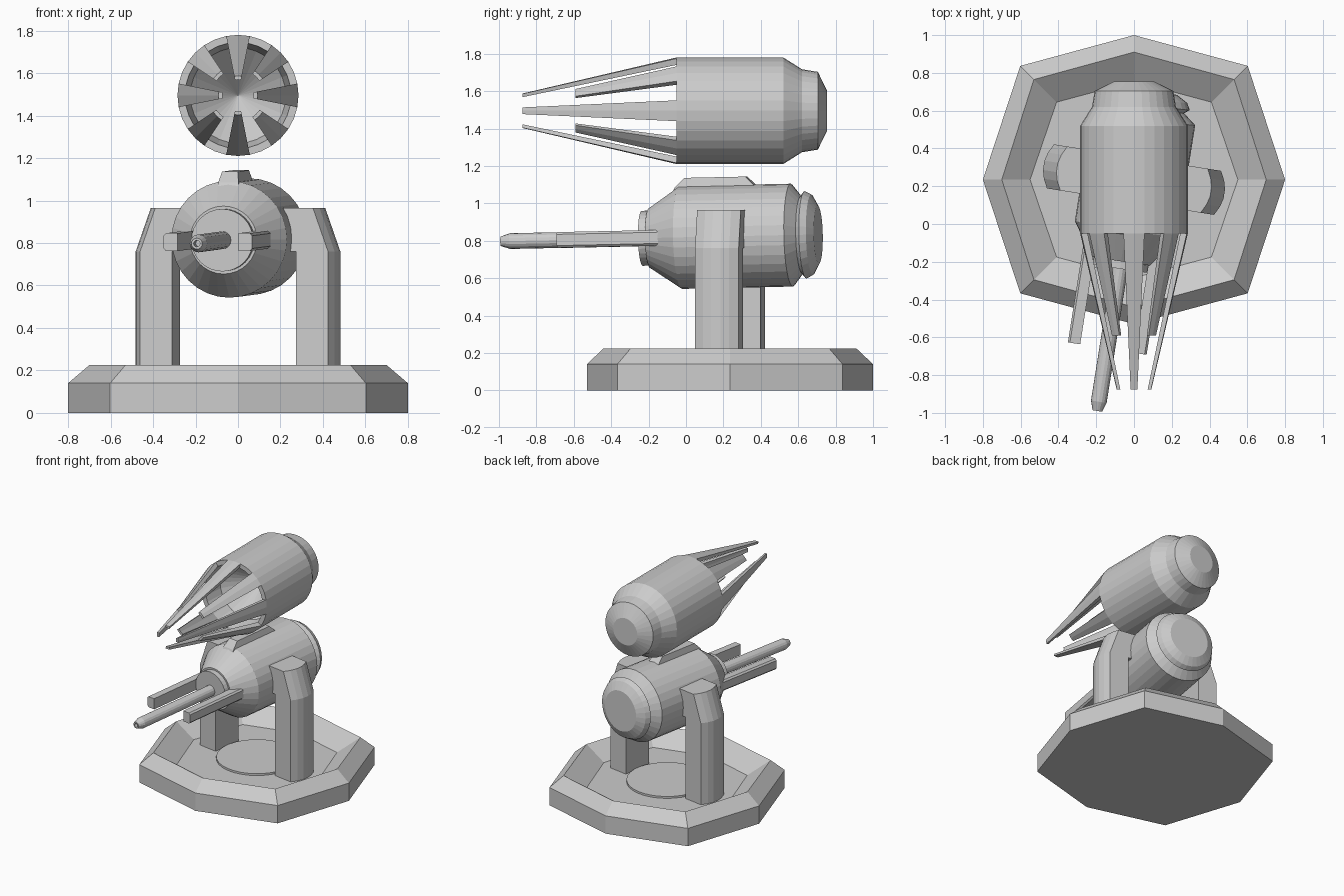
import bpy, bmesh
from math import sin, cos, pi, radians
from mathutils import Matrix, Vector

if "Cube" in bpy.data.objects:
    bpy.data.objects.remove(bpy.data.objects["Cube"])

PIVOT_Y = 0.235
YAW = Matrix.Translation((0, PIVOT_Y, 0)) @ Matrix.Rotation(radians(-9), 4, 'Z')
GUN = (Matrix.Translation((0, PIVOT_Y, 0.823)) @ Matrix.Rotation(radians(-9), 4, 'Z')
       @ Matrix.Rotation(radians(1.2), 4, 'X'))
POD = Matrix.Translation((0, 0, 1.495))


def loft(name, rings, matrix=Matrix()):
    """Skin a stack of equal-length rings and cap both ends."""
    bm = bmesh.new()
    rows = [[bm.verts.new(matrix @ Vector(p)) for p in ring] for ring in rings]
    n = len(rows[0])
    for a, b in zip(rows, rows[1:]):
        for i in range(n):
            j = (i + 1) % n
            bm.faces.new((a[i], a[j], b[j], b[i]))
    bm.faces.new(rows[0][::-1])
    bm.faces.new(rows[-1])
    bmesh.ops.remove_doubles(bm, verts=bm.verts, dist=1e-5)
    bmesh.ops.recalc_face_normals(bm, faces=bm.faces)
    mesh = bpy.data.meshes.new(name)
    bm.to_mesh(mesh)
    bm.free()
    obj = bpy.data.objects.new(name, mesh)
    bpy.context.collection.objects.link(obj)
    return obj


def lathe(name, profile, matrix, n=32):
    """Revolve (y, radius) points around the y axis."""
    return loft(name, [[(r * cos(2 * pi * k / n), y, r * sin(2 * pi * k / n))
                        for k in range(n)] for y, r in profile], matrix)


def flat_ring(points, z):
    return [(x, y, z) for x, y in points]


# Octagonal base with a sunken floor
def octagon(rx, ry, d, z):
    pts = [(rx, 0), (d, d), (0, ry), (-d, d), (-rx, 0), (-d, -d), (0, -ry), (d, -d)]
    return [(x, y + PIVOT_Y, z) for x, y in pts]


loft("base", [octagon(0.8, 0.765, 0.602, 0), octagon(0.8, 0.765, 0.602, 0.14),
              octagon(0.7, 0.675, 0.53, 0.225), octagon(0.55, 0.52, 0.41, 0.12)])

# Turntable disc
loft("turntable", [[(0.29 * cos(2 * pi * k / 32), PIVOT_Y + 0.29 * sin(2 * pi * k / 32), z)
                    for k in range(32)] for z in (0.11, 0.135)])

# Support arms with rounded outer faces, and lugs that hold the gun
outer = [(0.448, -0.118), (0.472, -0.07), (0.484, -0.025),
         (0.484, 0.025), (0.472, 0.07), (0.448, 0.118)]
for side, label in ((1, "right"), (-1, "left")):
    def plan(shift, z):
        pts = [(0.295, 0.118), (0.295, -0.118)] + [(x - shift, y) for x, y in outer]
        return flat_ring([(side * x, y) for x, y in pts], z)
    loft(label + "_arm", [plan(0, 0.11), plan(0, 0.76), plan(0.072, 0.965)], YAW)
    lug = [(side * x, y) for x, y in
           ((0.21, -0.118), (0.3, -0.118), (0.3, 0.118), (0.21, 0.118))]
    loft(label + "_lug", [flat_ring(lug, 0.76), flat_ring(lug, 0.965)], YAW)

    # Prong beside the barrel
    sect = [(0.145, -0.042), (0.2, -0.042), (0.211, -0.03),
            (0.211, 0.03), (0.2, 0.042), (0.145, 0.042)]
    loft(label + "_prong", [[(side * x, y, z) for x, z in sect] for y in (-0.905, -0.3)], GUN)

# Lower gun body with front collar and rear cap
lathe("gun_body", [(-0.475, 0.147), (-0.435, 0.147), (-0.435, 0.16), (-0.265, 0.275),
                   (0.335, 0.275), (0.39, 0.205)], GUN)
lathe("gun_rear_cap", [(0.375, 0.19), (0.41, 0.234), (0.445, 0.215), (0.478, 0.155)], GUN)

# Barrel with bevelled muzzle and bore
lathe("barrel", [(-0.46, 0.042), (-1.19, 0.042), (-1.24, 0.026), (-1.24, 0.015),
                 (-1.18, 0.015)], GUN, 16)

# Sight block on top of the gun
def block(w, y0, y1, z):
    return flat_ring([(-w, y0), (w, y0), (w, y1), (-w, y1)], z)


loft("top_block", [block(0.052, -0.32, 0.18, 0.2), block(0.048, -0.285, 0.145, 0.268),
                   block(0.038, -0.235, 0.095, 0.318)], GUN)

# Upper pod: shell with a funnel-shaped mouth
lathe("pod_shell", [(0.755, 0.105), (0.705, 0.208), (0.62, 0.222), (0.52, 0.285),
                    (-0.05, 0.285), (-0.05, 0.25), (0.1, 0.225), (0.32, 0.0)], POD)

# Pod claws: alternating long and short, each spanning two body facets
half = pi / 16
for k in range(8):
    tip_y, tip_r = (-0.875, 0.092) if k % 2 == 0 else (-0.59, 0.14)

    def claw_ring(y, r_out, r_in):
        a = k * pi / 4
        pts = [(r_out, a - half), (r_out, a), (r_out, a + half),
               (r_in, a + half), (r_in, a), (r_in, a - half)]
        return [(r * cos(t), y, r * sin(t)) for r, t in pts]
    loft("claw_%d" % (k + 1), [claw_ring(-0.05, 0.285, 0.25),
                               claw_ring(tip_y, tip_r, tip_r - 0.018)], POD)
